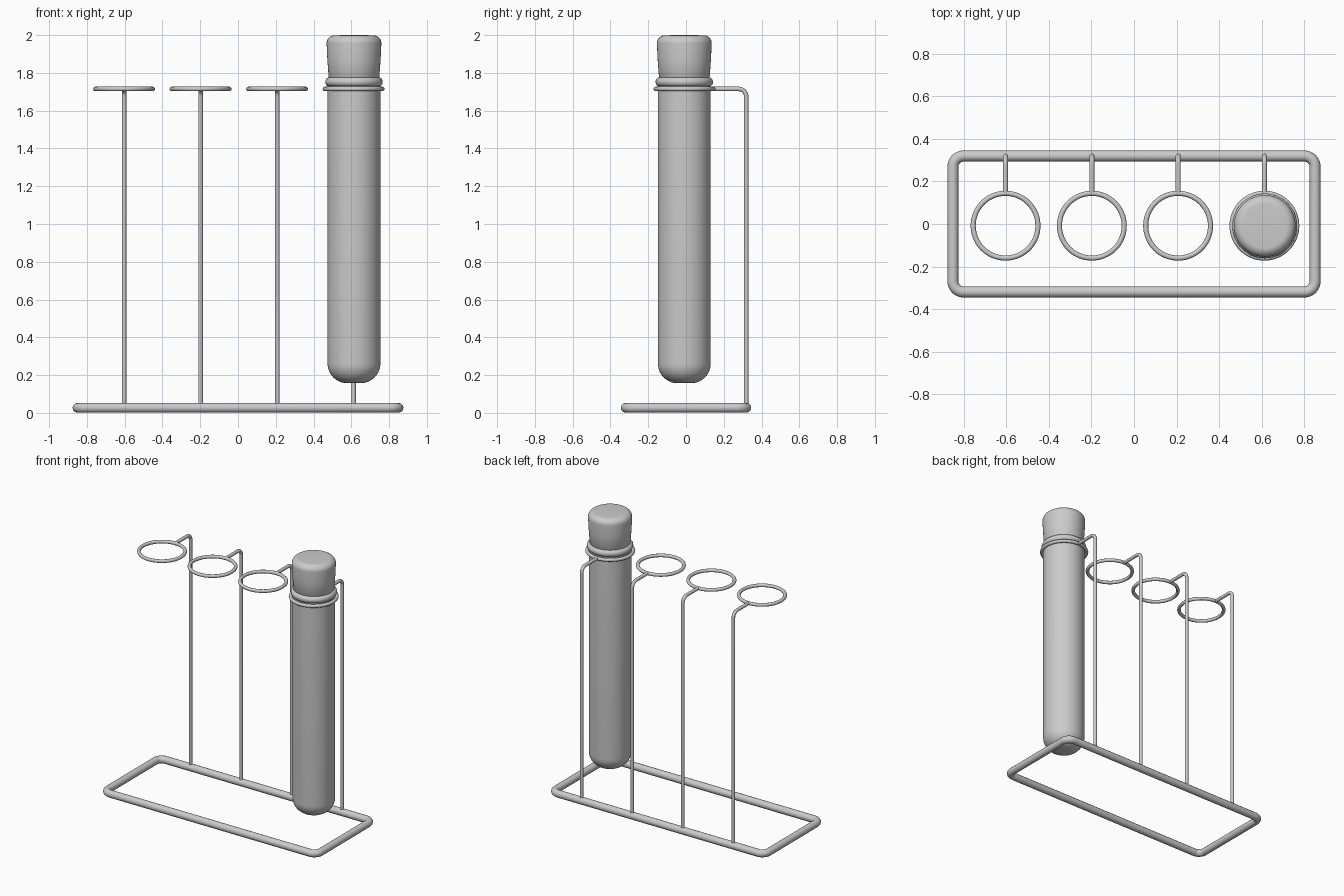
import bpy, bmesh, math
from mathutils import Vector

cube = bpy.data.objects.get("Cube")
if cube:
    bpy.data.objects.remove(cube, do_unlink=True)

GREY = (0.6, 0.6, 0.6, 1.0)
grey = bpy.data.materials.new("plain grey")
grey.use_nodes = True
grey.diffuse_color = GREY
grey.node_tree.nodes["Principled BSDF"].inputs["Base Color"].default_value = GREY


def finish(obj):
    obj.data.materials.clear()
    obj.data.materials.append(grey)
    bpy.ops.object.select_all(action='DESELECT')
    obj.select_set(True)
    bpy.context.view_layer.objects.active = obj
    if obj.type == 'CURVE':
        bpy.ops.object.convert(target='MESH')
    bpy.ops.object.shade_smooth_by_angle(angle=math.radians(50))


def fillet(a, corner, b, radius, steps=8):
    """Points of a rounded right-angle corner."""
    corner = Vector(corner)
    u = (Vector(a) - corner).normalized() * radius
    v = (Vector(b) - corner).normalized() * radius
    angles = [math.pi / 2 * i / steps for i in range(steps + 1)]
    return [corner + u * (1 - math.sin(t)) + v * (1 - math.cos(t)) for t in angles]


def rod(name, points, radius, closed=False):
    curve = bpy.data.curves.new(name, 'CURVE')
    curve.dimensions = '3D'
    curve.bevel_depth = radius
    curve.bevel_resolution = 4
    curve.use_fill_caps = not closed
    spline = curve.splines.new('POLY')
    spline.points.add(len(points) - 1)
    for p, co in zip(spline.points, points):
        p.co = (*co, 1)
    spline.use_cyclic_u = closed
    obj = bpy.data.objects.new(name, curve)
    bpy.context.collection.objects.link(obj)
    finish(obj)


def lathe(name, profile, location, segments=48):
    bm = bmesh.new()
    verts = [bm.verts.new((r, 0, z)) for r, z in profile]
    edges = [bm.edges.new(pair) for pair in zip(verts, verts[1:])]
    bmesh.ops.spin(bm, geom=verts + edges, cent=(0, 0, 0), axis=(0, 0, 1),
                   angle=math.tau, steps=segments, use_duplicate=False)
    bmesh.ops.remove_doubles(bm, verts=bm.verts, dist=0.0001)
    bmesh.ops.recalc_face_normals(bm, faces=bm.faces)
    mesh = bpy.data.meshes.new(name)
    bm.to_mesh(mesh)
    bm.free()
    obj = bpy.data.objects.new(name, mesh)
    obj.location = location
    bpy.context.collection.objects.link(obj)
    finish(obj)


def arc(cr, cz, rr, rz, start, end, steps=10):
    """Elliptical arc for a lathe profile, angles in degrees."""
    angles = [math.radians(start + (end - start) * i / steps) for i in range(steps + 1)]
    return [(cr + rr * math.cos(t), cz + rz * math.sin(t)) for t in angles]


# Base frame: rounded rectangle of thick wire
HX, HY, BASE_R = 0.85, 0.319, 0.026
corners = [(-HX, -HY, 0.027), (HX, -HY, 0.027), (HX, HY, 0.027), (-HX, HY, 0.027)]
frame = []
for i, c in enumerate(corners):
    frame += fillet(corners[i - 1], c, corners[(i + 1) % 4], 0.05)
rod("base_frame", frame, BASE_R, closed=True)

# Four holders: bent post and ring
RING_Z, RING_Y = 1.715, -0.008
for i in range(4):
    x = -0.603 + 0.405 * i
    foot, bend, tip = (x, HY, 0.03), (x, HY, RING_Z), (x, 0.147, RING_Z)
    rod(f"holder_post_{i + 1}", [foot, *fillet(foot, bend, tip, 0.04), tip], 0.012)
    bpy.ops.mesh.primitive_torus_add(major_radius=0.152, minor_radius=0.012,
                                     major_segments=64, minor_segments=12,
                                     location=(x, RING_Y, RING_Z))
    ring = bpy.context.object
    ring.name = f"holder_ring_{i + 1}"
    finish(ring)

# Glass tube: rounded bottom, rolled lip, hollow inside
TUBE = (0.614, -0.009, 0)
outer = [(0, 0.157)] + arc(0.035, 0.262, 0.105, 0.105, -90, 0)
lip = arc(0.127, 1.752, 0.025, 0.025, -60, 90)
inner = [(0.125, 1.765)] + arc(0.035, 0.265, 0.09, 0.09, 0, -90) + [(0, 0.175)]
lathe("tube", outer + [(0.14, 1.73)] + lip + inner, TUBE)

# Stopper: tapered plug with a softened top edge
stopper = [(0, 1.6), (0.12, 1.6), (0.124, 1.76), (0.134, 1.776), (0.141, 1.87)]
stopper += arc(0.103, 1.957, 0.042, 0.042, 0, 90) + [(0, 2.0)]
lathe("stopper", stopper, TUBE)
